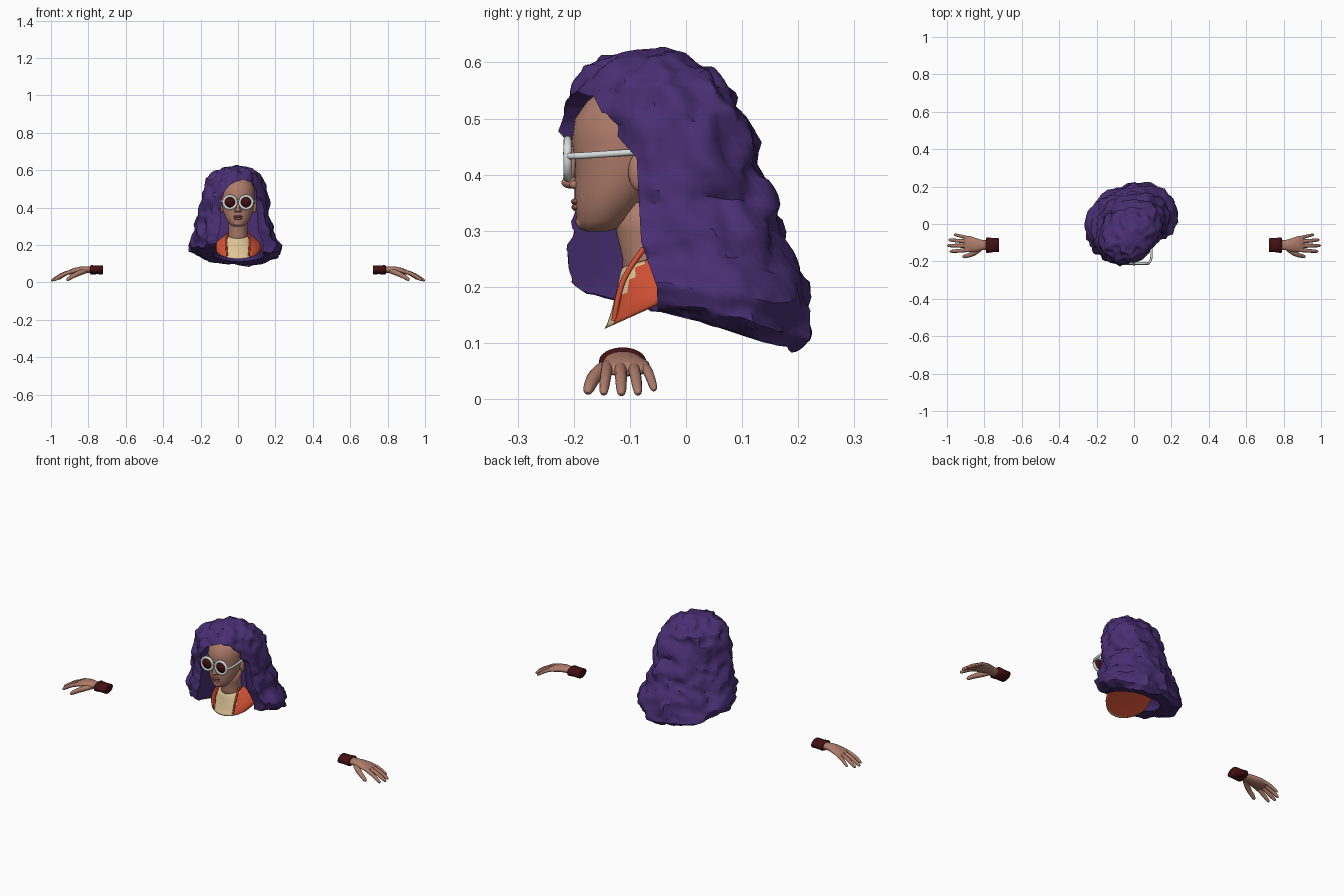
import bpy, bmesh, math
from mathutils import Vector, Matrix, noise

cube = bpy.data.objects.get("Cube")
if cube:
    bpy.data.objects.remove(cube, do_unlink=True)


def material(name, r, g, b):
    m = bpy.data.materials.new(name)
    m.use_nodes = True
    m.diffuse_color = (r, g, b, 1)
    bsdf = next(n for n in m.node_tree.nodes if n.type == 'BSDF_PRINCIPLED')
    bsdf.inputs["Base Color"].default_value = (r, g, b, 1)
    return m


PURPLE = material("purple hair", .065, .028, .17)
SKIN = material("skin", .42, .20, .145)
LIP = material("lip", .27, .10, .08)
ORANGE = material("orange jacket", .66, .085, .035)
CREAM = material("cream shirt", .74, .57, .32)
MAROON = material("maroon cuff", .055, .005, .006)
WHITE = material("white frame", .68, .72, .70)


def finish(name, bm, mats, smooth=True):
    bmesh.ops.recalc_face_normals(bm, faces=bm.faces[:])
    me = bpy.data.meshes.new(name)
    for f in bm.faces:
        f.smooth = smooth
    bm.to_mesh(me)
    bm.free()
    for m in mats:
        me.materials.append(m)
    ob = bpy.data.objects.new(name, me)
    bpy.context.collection.objects.link(ob)
    return ob


def loft(name, rings, mats, smooth=True, rule=None):
    """Skin a list of point rings and cap both ends."""
    bm = bmesh.new()
    vs = [[bm.verts.new(p) for p in r] for r in rings]
    n = len(vs[0])
    for a, b in zip(vs, vs[1:]):
        for i in range(n):
            bm.faces.new((a[i], a[(i + 1) % n], b[(i + 1) % n], b[i]))
    bm.faces.new(vs[0])
    bm.faces.new(vs[-1])
    if rule:
        for f in bm.faces:
            f.material_index = rule(f.calc_center_median())
    return finish(name, bm, mats, smooth)


def ellipse(c, u, v, n=32):
    c, u, v = Vector(c), Vector(u), Vector(v)
    return [c + u * math.cos(2 * math.pi * i / n) + v * math.sin(2 * math.pi * i / n) for i in range(n)]


def level(z, hw, yf, yb, slope=0, n=40):
    """Horizontal oval ring from half width and front/back limits."""
    ry = (yb - yf) / 2
    return ellipse((0, (yf + yb) / 2, z), (hw, 0, 0), (0, ry, ry * slope), n)


def ball(name, loc, size, mat):
    bm = bmesh.new()
    bmesh.ops.create_uvsphere(bm, u_segments=20, v_segments=12, radius=1,
                              matrix=Matrix.Translation(loc) @ Matrix.Diagonal((*size, 1)))
    return finish(name, bm, [mat])


def tube(name, pts, radii, mat, cyclic=False):
    cu = bpy.data.curves.new(name, 'CURVE')
    cu.dimensions = '3D'
    cu.bevel_depth = 1
    cu.bevel_resolution = 3
    cu.use_fill_caps = True
    sp = cu.splines.new('NURBS')
    sp.points.add(len(pts) - 1)
    for p, co, r in zip(sp.points, pts, radii):
        p.co = (*co, 1)
        p.radius = r
    sp.order_u = 3
    sp.resolution_u = 4
    sp.use_endpoint_u = not cyclic
    sp.use_cyclic_u = cyclic
    tmp = bpy.data.objects.new("tmp", cu)
    bpy.context.collection.objects.link(tmp)
    dg = bpy.context.evaluated_depsgraph_get()
    bm = bmesh.new()
    bm.from_mesh(bpy.data.meshes.new_from_object(tmp.evaluated_get(dg)))
    bpy.data.objects.remove(tmp, do_unlink=True)
    return finish(name, bm, [mat])


# Hair envelope: z, slope, left limit, right limit, front, back
keys = [(.622, 0, -.04, .01, -.10, -.05), (.61, 0, -.085, .06, -.145, .005),
        (.585, 0, -.125, .10, -.185, .06), (.55, 0, -.16, .125, -.205, .088),
        (.50, 0, -.18, .145, -.218, .112), (.40, 0, -.19, .16, -.215, .14),
        (.33, 0, -.205, .172, -.21, .16), (.26, -.06, -.24, .187, -.208, .19),
        (.20, -.16, -.255, .22, -.20, .217), (.165, -.25, -.25, .222, -.195, .222),
        (.145, -.27, -.20, .18, -.17, .20)]
STEPS, SEG = 5, 72
rings = []
for i in range((len(keys) - 1) * STEPS + 1):
    k, t = divmod(i, STEPS)
    a, b = keys[k], keys[min(k + 1, len(keys) - 1)]
    z, slope, xl, xr, yf, yb = [p + (q - p) * t / STEPS for p, q in zip(a, b)]
    cx, cy, rx, ry = (xl + xr) / 2, (yf + yb) / 2, (xr - xl) / 2, (yb - yf) / 2
    ring = []
    for j in range(SEG):
        th = 2 * math.pi * j / SEG
        d = Vector((rx * math.cos(th) + .22 * ry * math.sin(th), ry * math.sin(th), 0))
        p = Vector((cx, cy, z)) + d
        p.z += slope * p.y
        bump = .026 * noise.noise(p * 13) + .016 * noise.noise(p * 30)
        bump += .004 * math.sin(9 * th + 22 * z)
        p += d.normalized() * bump * min(1, rx / .1)
        p.z += .012 * noise.noise(p * 25 + Vector((5, 0, 0)))
        ring.append(p)
    rings.append(ring)
hair = loft("hair", rings, [PURPLE])

# Openings for the face, the swept side and the shoulders
face = [(-.01, .538), (.03, .55), (.07, .535), (.095, .49), (.098, .4), (.11, .27), (.135, .2), (.14, -.1),
        (-.115, -.1), (-.115, .2), (-.095, .3), (-.088, .44), (-.07, .49), (-.045, .52)]
side = [(-.4, .535), (-.165, .54), (-.145, .5), (-.115, .46), (-.088, .43), (-.08, .28),
        (-.052, .2), (-.04, -.1), (-.4, -.1)]
cutters = [loft("face_cutter", [[(x, y, z) for x, z in face] for y in (-.5, -.03)], [PURPLE], False),
           loft("side_cutter", [[(x, y, z) for y, z in side] for x in (.025, .5)], [PURPLE], False),
           ball("shoulder_cutter", (.005, 0, .12), (.14, .125, .12), PURPLE)]
for c in cutters:
    c.hide_render = True
    mod = hair.modifiers.new(c.name, 'BOOLEAN')
    mod.operation = 'DIFFERENCE'
    mod.solver = 'EXACT'
    mod.object = c
dg = bpy.context.evaluated_depsgraph_get()
cut_mesh = bpy.data.meshes.new_from_object(hair.evaluated_get(dg))
hair.modifiers.clear()
hair.data = cut_mesh
for c in cutters:
    bpy.data.objects.remove(c, do_unlink=True)
bpy.ops.object.select_all(action='DESELECT')
hair.select_set(True)
bpy.context.view_layer.objects.active = hair
bpy.ops.object.shade_smooth_by_angle(angle=math.radians(40))

# Head, neck and features
loft("head", [level(*k) for k in (
    (.299, .02, -.18, -.14), (.304, .036, -.19, -.12), (.318, .05, -.195, -.10), (.345, .067, -.198, -.075),
    (.38, .079, -.199, -.04), (.42, .087, -.198, -.01), (.46, .09, -.204, 0), (.50, .088, -.198, 0),
    (.53, .077, -.177, -.01), (.552, .055, -.15, -.03), (.562, .02, -.11, -.06))], [SKIN])
loft("neck", [level(*k) for k in ((.20, .06, -.115, .01), (.25, .051, -.113, -.005),
                                  (.30, .05, -.125, -.01), (.35, .052, -.13, 0))], [SKIN])
ball("nose_tip", (0, -.205, .386), (.014, .017, .011), SKIN)
tube("nose_bridge", [(0, -.195, .45), (0, -.2, .42), (0, -.211, .387)], [.008, .009, .01], SKIN)
for s, word in ((1, "left"), (-1, "right")):
    ball(word + "_nostril", (s * .012, -.197, .382), (.009, .011, .008), SKIN)
    ball(word + "_ear", (s * .088, -.083, .405), (.012, .02, .034), SKIN)
ball("upper_lip", (0, -.196, .352), (.025, .009, .006), LIP)
ball("lower_lip", (0, -.195, .342), (.021, .009, .007), LIP)
ball("chin", (0, -.182, .316), (.024, .015, .015), SKIN)

# Round spectacles
for s, word in ((1, "left"), (-1, "right")):
    rim = ellipse((s * .043, -.211, .428), (.034, 0, 0), (0, 0, .034), 20)
    tube(word + "_rim", rim, [.0075] * 20, WHITE, True)
    loft(word + "_lens", [ellipse((s * .043, y, .428), (.03, 0, 0), (0, 0, .03)) for y in (-.214, -.207)], [MAROON])
    tube(word + "_temple", [(s * .076, -.211, .433), (s * .092, -.2, .433), (s * .094, -.15, .436),
                            (s * .094, -.08, .441)], [.006] * 4, WHITE)
tube("bridge", [(-.014, -.212, .436), (0, -.217, .44), (.014, -.212, .436)], [.005] * 3, WHITE)

# Bust: open jacket over a shirt front, cut on a slope underneath
loft("jacket_and_shirt", [level(*k, n=64) for k in (
    (.225, .03, -.07, -.01, .3), (.255, .058, -.113, .012, .32), (.25, .068, -.117, .025, .34), (.238, .085, -.121, .05, .38),
    (.222, .108, -.127, .07, .42), (.205, .122, -.133, .085, .44), (.185, .126, -.141, .09, .45),
    (.178, .12, -.145, .09, .45), (.178, .112, -.138, .08, .45))],
    [ORANGE, CREAM], True,
    lambda c: int(c.y < -.06 and abs(c.x) < .058 and c.z < .26 and not (c.y > -.11 and c.z < .19)))
# Raised lapels beside the shirt
for s, word in ((1, "left"), (-1, "right")):
    tube(word + "_lapel", [(s * .058, -.075, .268), (s * .064, -.105, .23), (s * .062, -.123, .18),
                           (s * .058, -.128, .14)], [.005] * 4, ORANGE)

# Hands: y at root, y at tip, x at tip, z at tip, thickness
fingers = {"index": (-.139, -.147, .985, .009, .0105), "middle": (-.117, -.115, .999, .008, .011),
           "ring": (-.095, -.085, .992, .009, .0105), "little": (-.076, -.056, .962, .016, .009)}
for s, word in ((1, "left"), (-1, "right")):
    cuff = [(.722, .034, .021), (.724, .038, .024), (.755, .038, .0235), (.786, .042, .025), (.79, .038, .021)]
    loft(word + "_cuff", [ellipse((s * x, -.113, .067), (0, ry, 0), (0, 0, rz)) for x, ry, rz in cuff], [MAROON])
    palm = [(.78, -.113, .067, .026, .018), (.81, -.113, .068, .027, .018), (.84, -.112, .067, .035, .018),
            (.875, -.108, .061, .043, .016), (.90, -.107, .054, .043, .0135), (.912, -.107, .05, .036, .008)]
    loft(word + "_palm", [ellipse((s * x, y, z), (0, ry, 0), (0, 0, rz)) for x, y, z, ry, rz in palm], [SKIN])
    for name, (y0, y1, x1, z1, r) in fingers.items():
        path = []
        for t, drop in ((0, 0), (.3, .16), (.6, .45), (.88, .84), (.97, .97), (1, 1)):
            path.append((s * (.88 + (x1 - .88) * t), y0 + (y1 - y0) * t, .06 + (z1 - .06) * drop))
        tube(word + "_" + name + "_finger", path, [r, r, r * .95, r * .82, r * .6, r * .2], SKIN)
    tube(word + "_thumb", [(s * .815, -.125, .062), (s * .845, -.15, .052), (s * .875, -.165, .038),
                           (s * .905, -.173, .02), (s * .913, -.175, .013), (s * .916, -.176, .01)],
         [.014, .015, .0125, .0105, .008, .003], SKIN)
